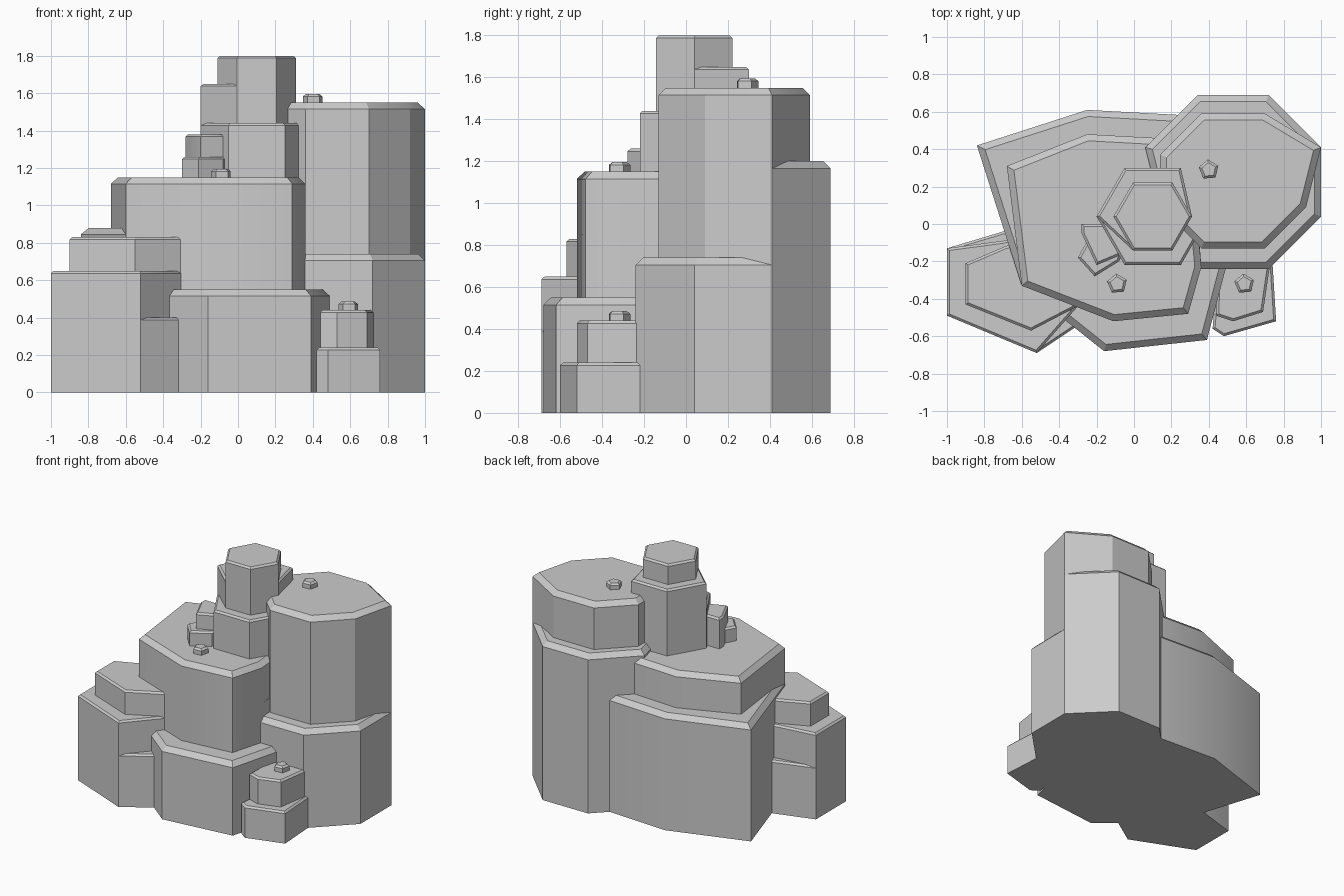
import bpy
import bmesh
import math

cube = bpy.data.objects.get("Cube")
if cube:
    bpy.data.objects.remove(cube, do_unlink=True)

stone = bpy.data.materials.new("grey_stone")
stone.use_nodes = True
grey = (0.6, 0.6, 0.6, 1)
stone.diffuse_color = grey
stone.node_tree.nodes["Principled BSDF"].inputs["Base Color"].default_value = grey

BROAD_RIM = 0.035
FINE_RIM = 0.013


def rock(name, outline, bottom, top, rim):
    """Upright prism from a plan outline, with a chamfered top rim."""
    bm = bmesh.new()
    base = bm.faces.new([bm.verts.new((x, y, bottom)) for x, y in outline])
    grown = bmesh.ops.extrude_face_region(bm, geom=[base], use_keep_orig=True)["geom"]
    for item in grown:
        if isinstance(item, bmesh.types.BMVert):
            item.co.z = top - rim
    cap = next(item for item in grown if isinstance(item, bmesh.types.BMFace))
    bmesh.ops.recalc_face_normals(bm, faces=bm.faces[:])
    bmesh.ops.inset_region(bm, faces=[cap], thickness=rim, use_even_offset=True)
    for vert in cap.verts:
        vert.co.z = top
    bmesh.ops.recalc_face_normals(bm, faces=bm.faces[:])
    mesh = bpy.data.meshes.new(name)
    bm.to_mesh(mesh)
    bm.free()
    mesh.materials.append(stone)
    mesh.shade_smooth()
    mesh.set_sharp_from_angle(angle=math.radians(30))
    bpy.context.collection.objects.link(bpy.data.objects.new(name, mesh))


def ring(center, radius, sides, turn=0):
    """Regular outline around a center."""
    angles = [turn + math.tau * step / sides for step in range(sides)]
    return [(center[0] + radius * math.cos(angle), center[1] + radius * math.sin(angle))
            for angle in angles]


def cut_box(left, right, front, back, cut):
    """Rectangle outline with its four corners cut off at an angle."""
    return [(left + cut, back), (right - cut, back), (right, back - cut), (right, front + cut),
            (right - cut, front), (left + cut, front), (left, front + cut), (left, back - cut)]


def ledge(outer, inner, keep):
    """Outline that juts out to the outer points on one side only."""
    return [wide if keep(*wide) else narrow for wide, narrow in zip(outer, inner)]


def is_front(x, y):
    return y < 0


def is_back(x, y):
    return y > 0.3


def is_back_right(x, y):
    return y > x


# Central mass: upper tier with a low front ledge and a higher back ledge
corner = (-0.6, -0.33)
outer = [(-0.84, 0.42), corner, (-0.16, -0.68), (0.39, -0.62), (0.49, -0.24),
         (0.3, 0.58), (-0.25, 0.61)]
inner = [(-0.68, 0.31), corner, (-0.11, -0.52), (0.29, -0.48), (0.36, -0.23),
         (0.3, 0.45), (-0.25, 0.48)]
rock("center_front_ledge", ledge(outer, inner, is_front), 0, 0.55, BROAD_RIM)
rock("center_back_ledge", ledge(outer, inner, is_back), 0, 0.88, BROAD_RIM)
rock("center_upper", inner, 0.4, 1.15, BROAD_RIM)

# Big column on the left side, its tiers meeting at one shared corner
outer = cut_box(0.06, 1, -0.24, 0.69, 0.28)
inner = cut_box(0.14, 0.92, -0.13, 0.59, 0.22)
inner[2] = outer[2]
rock("column_front_ledge", outer, 0, 0.74, BROAD_RIM)
rock("column_back_ledge", ledge(outer, inner, is_back), 0.6, 1.2, BROAD_RIM)
rock("column_upper", inner, 0.6, 1.55, BROAD_RIM)

# Shoulder block on the right side: both lower tiers share the outer edge
edge = [(-1, -0.13), (-1, -0.49), (-0.52, -0.69)]
rock("shoulder_base", edge + [(-0.25, -0.51), (-0.3, 0), (-0.7, -0.04)], 0, 0.4, FINE_RIM)
rock("shoulder_middle", edge + [(-0.3, -0.44), (-0.3, 0), (-0.7, -0.09)], 0.3, 0.65, FINE_RIM)
rock("shoulder_upper", [(-0.9, -0.21), (-0.9, -0.43), (-0.55, -0.57), (-0.3, -0.44),
                        (-0.3, 0), (-0.69, -0.12)], 0.5, 0.83, FINE_RIM)

# Six-sided spire with a full collar and a taller half collar
center = (0.1, 0.04)
outer = ring(center, 0.3, 6)
inner = ring(center, 0.21, 6)
rock("spire_front_collar", outer, 1, 1.44, FINE_RIM)
rock("spire_back_collar", ledge(outer, inner, is_back_right), 1, 1.65, FINE_RIM)
rock("spire_top", inner, 1.3, 1.8, FINE_RIM)

# Small stepped rock beside the spire
rock("spire_step_lower", [(-0.3, -0.18), (-0.21, -0.28), (-0.08, -0.2), (0, 0), (-0.2, 0)],
     1, 1.26, FINE_RIM)
rock("spire_step_upper", [(-0.28, 0), (-0.28, -0.05), (-0.2, -0.22), (-0.08, -0.17), (0, 0)],
     1, 1.38, FINE_RIM)

# Small stepped rock at the front
rock("front_step_lower", [(0.42, -0.56), (0.48, -0.6), (0.76, -0.52), (0.74, -0.2), (0.45, -0.2)],
     0, 0.24, FINE_RIM)
rock("front_step_upper", [(0.44, -0.49), (0.53, -0.52), (0.69, -0.47), (0.73, -0.2), (0.45, -0.2)],
     0.1, 0.44, FINE_RIM)

# Five-sided pebbles resting on the ledges
for place, spot, floor in [("column", (0.4, 0.29), 1.55), ("center", (-0.09, -0.32), 1.15),
                           ("front", (0.59, -0.32), 0.44)]:
    rock(place + "_pebble", ring(spot, 0.055, 5, turn=0.4), floor - 0.01, floor + 0.045, FINE_RIM)
